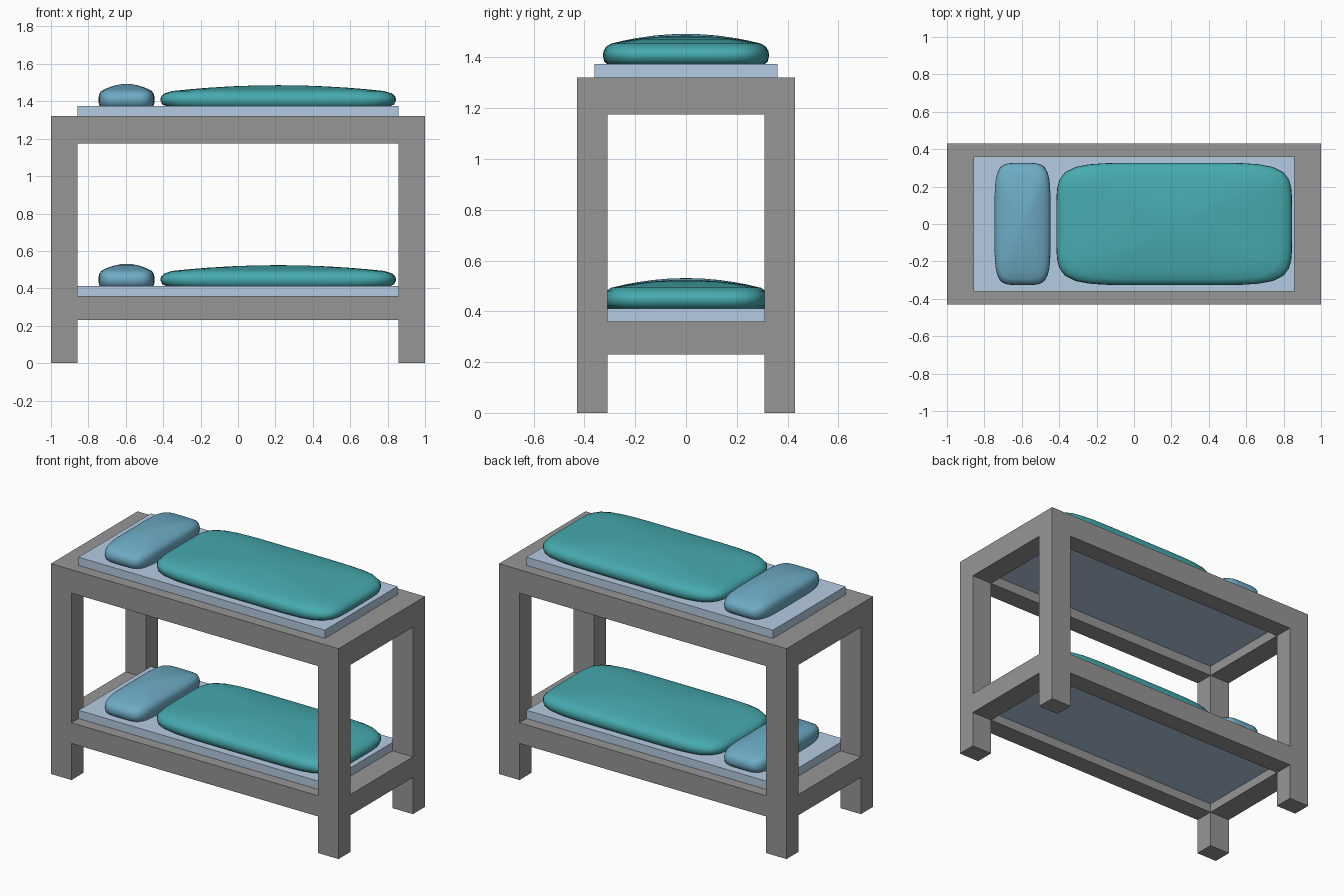
import bpy, bmesh, math

if "Cube" in bpy.data.objects:
    bpy.data.objects.remove(bpy.data.objects["Cube"])


def material(name, rgb):
    m = bpy.data.materials.new(name)
    m.diffuse_color = (*rgb, 1)
    m.use_nodes = True
    m.node_tree.nodes["Principled BSDF"].inputs["Base Color"].default_value = m.diffuse_color
    return m


GREY = material("grey frame", (0.305, 0.305, 0.305))
PALE = material("pale blue mattress", (0.46, 0.6, 0.76))
TEAL = material("teal blanket", (0.062, 0.405, 0.43))
BLUE = material("soft blue pillow", (0.155, 0.41, 0.56))


def finish(name, bm, mat):
    bmesh.ops.recalc_face_normals(bm, faces=bm.faces)
    me = bpy.data.meshes.new(name)
    bm.to_mesh(me)
    bm.free()
    me.materials.append(mat)
    ob = bpy.data.objects.new(name, me)
    bpy.context.collection.objects.link(ob)
    return ob


def box(name, x0, x1, y0, y1, z0, z1, mat):
    bm = bmesh.new()
    bmesh.ops.create_cube(bm, size=1)
    for v in bm.verts:
        v.co = ((x0 + x1) / 2 + v.co.x * (x1 - x0),
                (y0 + y1) / 2 + v.co.y * (y1 - y0),
                (z0 + z1) / 2 + v.co.z * (z1 - z0))
    return finish(name, bm, mat)


def cushion(name, cx, a, b, z, height, mat, n=6, seg=64):
    """Soft domed pad: rounded-rectangle rings lofted up a profile."""
    rim = 0.081
    profile = [(0.95, 0.0), (0.985, 0.01), (1.0, 0.032), (0.995, 0.05),
               (0.965, 0.068), (0.9, rim)]
    # gently arched top
    profile += [(s, height - (height - rim) * (s / 0.9) ** 2)
                for s in (0.75, 0.6, 0.4, 0.2)]
    bm = bmesh.new()
    rings = []
    for s, h in profile:
        ring = []
        for i in range(seg):
            t = 2 * math.pi * (i + 0.5) / seg
            c, d = math.cos(t), math.sin(t)
            r = (abs(c) ** n + abs(d) ** n) ** (-1 / n)
            ring.append(bm.verts.new((cx + a * s * r * c, b * s * r * d, z + h)))
        rings.append(ring)
    for lo, hi in zip(rings, rings[1:]):
        for i in range(seg):
            j = (i + 1) % seg
            bm.faces.new((lo[i], lo[j], hi[j], hi[i]))
    bm.faces.new(rings[0][::-1])
    tip = bm.verts.new((cx, 0, z + height))
    for i in range(seg):
        bm.faces.new((rings[-1][i], rings[-1][(i + 1) % seg], tip))
    for f in bm.faces:
        f.smooth = len(f.verts) < 5
    return finish(name, bm, mat)


X, XI, Y, YI, TOP = 1.0, 0.857, 0.43, 0.309, 1.322

# corner posts
for sx in (-1, 1):
    for sy in (-1, 1):
        xs, ys = sorted((sx * X, sx * XI)), sorted((sy * Y, sy * YI))
        box("corner_post", *xs, *ys, 0, TOP, GREY)

# two bunks: rails, mattress, pillow and blanket
for level, z0, z1, under in (("lower", 0.23, 0.36, 0.287), ("upper", 1.175, TOP, 1.238)):
    for s in (-1, 1):
        box(level + "_side_rail", -XI, XI, *sorted((s * Y, s * YI)), z0, z1, GREY)
        box(level + "_end_rail", *sorted((s * X, s * XI)), -YI, YI, z0, z1, GREY)
    top = z1 + 0.052
    box(level + "_mattress", -0.857, 0.857, -0.36, 0.36, under, top, PALE)
    cushion(level + "_pillow", -0.596, 0.15, 0.326, top, 0.119, BLUE, n=5)
    cushion(level + "_blanket", 0.215, 0.63, 0.327, top, 0.112, TEAL)
